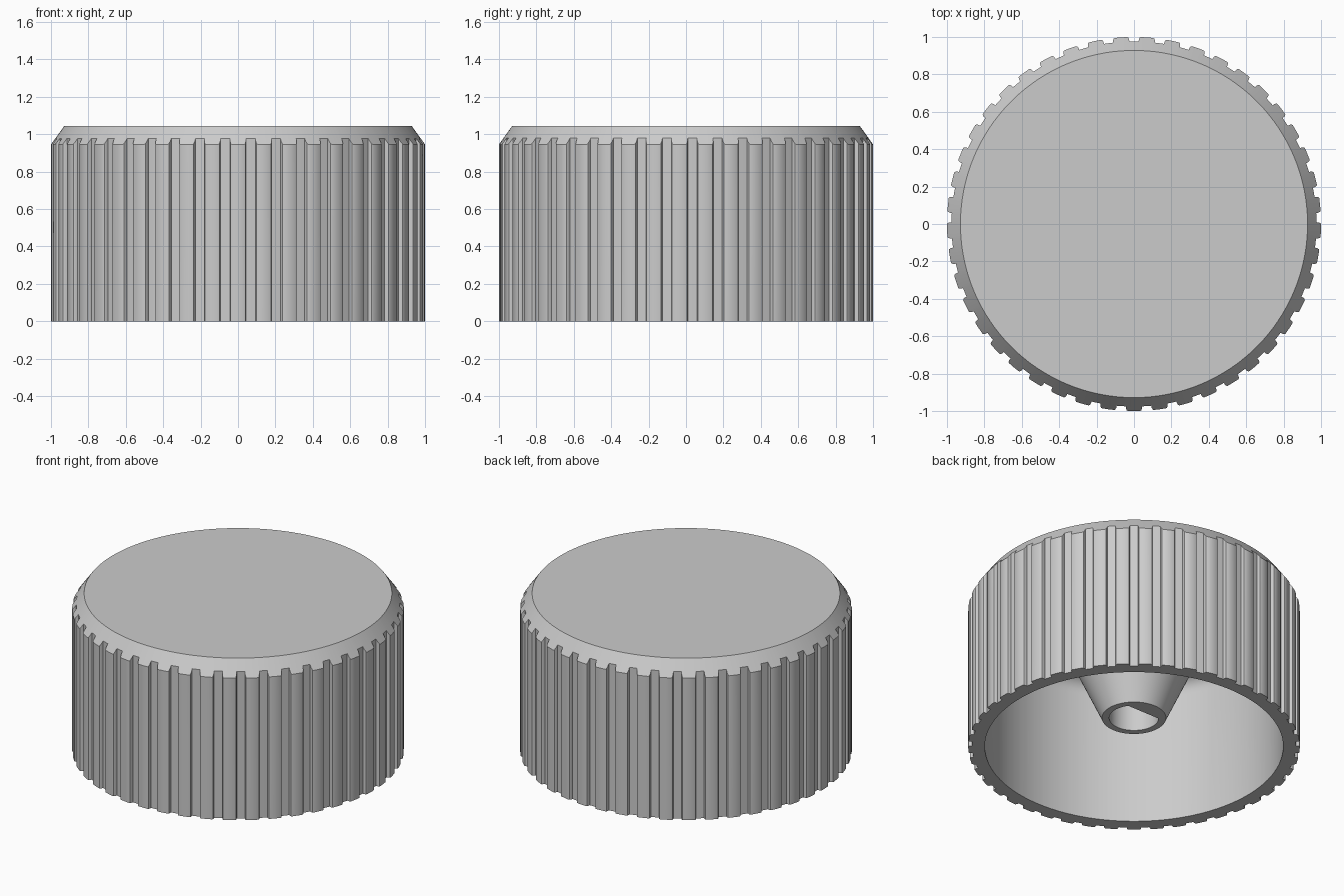
import bpy, bmesh
from math import pi, tau, sin, cos, radians

if "Cube" in bpy.data.objects:
    bpy.data.objects.remove(bpy.data.objects["Cube"])

RIDGES = 45
HEIGHT, SHOULDER, TOP_R = 1.045, 0.945, 0.928
CEILING, INNER_R = 0.95, 0.9

grey = bpy.data.materials.new("plain_grey")
grey.use_nodes = True
grey.diffuse_color = (0.6, 0.6, 0.6, 1)
grey.node_tree.nodes["Principled BSDF"].inputs["Base Color"].default_value = (0.6, 0.6, 0.6, 1)


def loft(name, rings):
    """Skin a stack of equal-length rings and cap both ends."""
    bm = bmesh.new()
    loops = [[bm.verts.new(p) for p in ring] for ring in rings]
    for a, b in zip(loops, loops[1:]):
        for i in range(len(a)):
            j = (i + 1) % len(a)
            bm.faces.new((a[i], a[j], b[j], b[i]))
    bm.faces.new(loops[0])
    bm.faces.new(loops[-1])
    bmesh.ops.recalc_face_normals(bm, faces=bm.faces)
    mesh = bpy.data.meshes.new(name)
    bm.to_mesh(mesh)
    bm.free()
    mesh.materials.append(grey)
    obj = bpy.data.objects.new(name, mesh)
    bpy.context.collection.objects.link(obj)
    bpy.ops.object.select_all(action="DESELECT")
    obj.select_set(True)
    bpy.context.view_layer.objects.active = obj
    bpy.ops.object.shade_smooth_by_angle(angle=radians(30))
    return obj


def ring(angles, radius, z):
    """Radius may be a number or a function of the angle."""
    pts = []
    for i, a in enumerate(angles):
        r = radius(a) if callable(radius) else radius
        pts.append((r * cos(a), r * sin(a), z))
    return pts


# One grip ridge: (share of the pitch, radius), with rounded corners
half = [(0.24, 1.0), (0.28, 0.997), (0.31, 0.988), (0.32, 0.976)]
ridge = [(-f, r) for f, r in reversed(half)] + [(0, 1.0)] + half + [(0.5, 0.976)]
outline = [(-pi / 2 + (k + f) * tau / RIDGES, r) for k in range(RIDGES) for f, r in ridge]
angles = [a for a, r in outline]

# The ridges run up into the sloping shoulder
slope = (HEIGHT - SHOULDER) / (1 - TOP_R)
shoulder = [(r * cos(a), r * sin(a), SHOULDER + (1 - r) * slope) for a, r in outline]
foot = [(x, y, 0) for x, y, z in shoulder]

# Hollow cap, with a rounded corner under the top
FILLET = 0.1
corner = [ring(angles, INNER_R - FILLET * (1 - cos(t)), CEILING - FILLET * (1 - sin(t)))
          for t in (pi / 2 * i / 6 for i in range(7))]
loft("knob_cap", [ring(angles, TOP_R, HEIGHT), shoulder, foot,
                  ring(angles, INNER_R, 0)] + corner)


# Tapered shaft socket with a D-shaped bore, flat towards the back
def bore(a):
    facing = sin(a)
    return min(0.15, 0.09 / facing) if facing > 0.1 else 0.15


steps = [tau * i / 120 for i in range(120)]
loft("shaft_socket", [ring(steps, 0.535, CEILING + 0.01), ring(steps, 0.193, 0.2),
                      ring(steps, bore, 0.2), ring(steps, bore, 0.88)])
